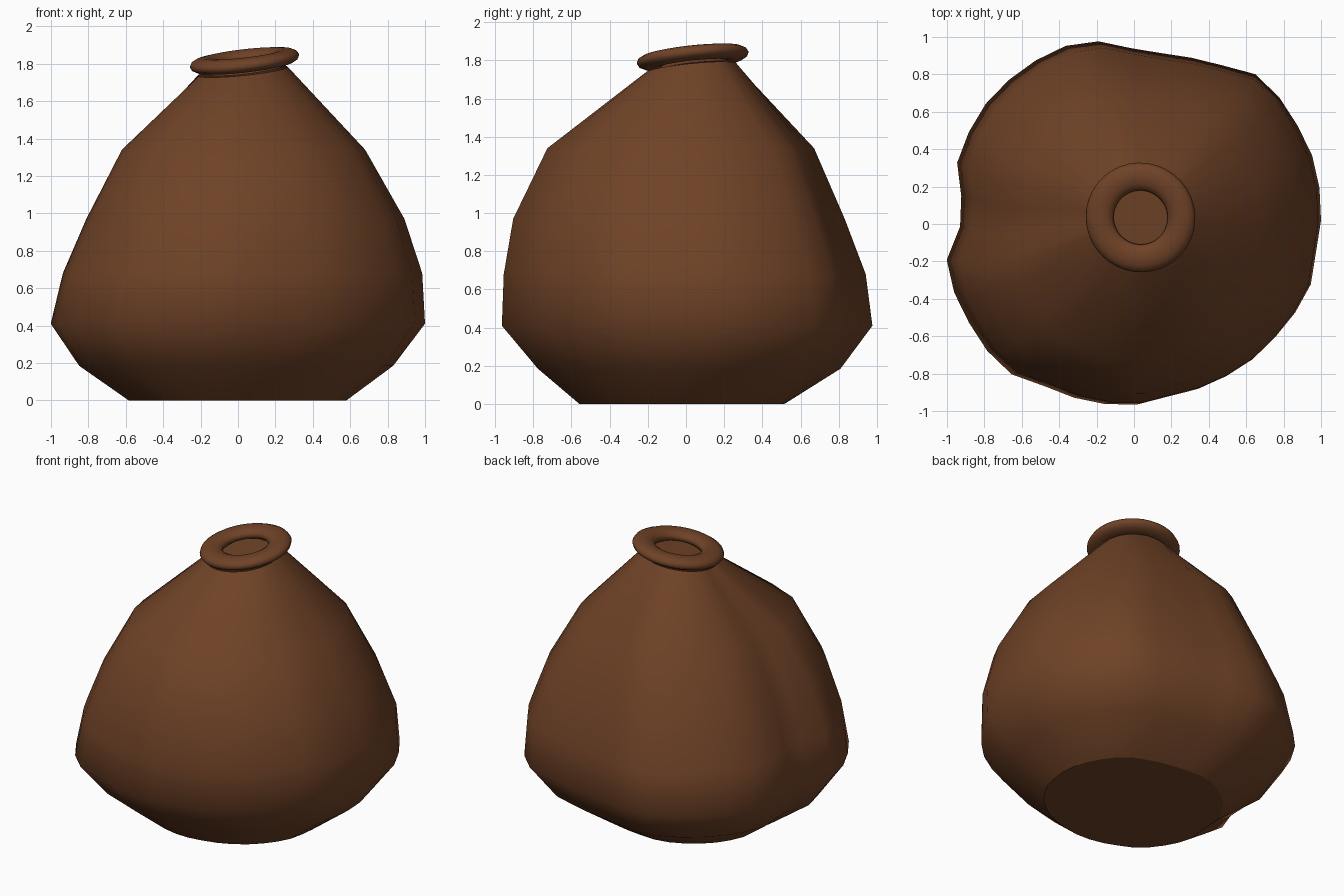
import bpy, bmesh, math
from mathutils import Matrix, Vector

if "Cube" in bpy.data.objects:
    bpy.data.objects.remove(bpy.data.objects["Cube"])

clay = bpy.data.materials.new("brown_clay")
clay.diffuse_color = (0.16, 0.055, 0.02, 1)
clay.use_nodes = True
clay.node_tree.nodes["Principled BSDF"].inputs["Base Color"].default_value = clay.diffuse_color


def skin(name, rings, cap_start=False, cap_end=False, closed=False):
    """Bridge equal rings of points with quads into one smooth object."""
    bm = bmesh.new()
    loops = [[bm.verts.new(p) for p in ring] for ring in rings]
    n = len(loops[0])
    pairs = list(zip(loops, loops[1:]))
    if closed:
        pairs.append((loops[-1], loops[0]))
    for a, b in pairs:
        for i in range(n):
            j = (i + 1) % n
            bm.faces.new((a[i], a[j], b[j], b[i]))
    if cap_start:
        bm.faces.new(loops[0][::-1])
    if cap_end:
        bm.faces.new(loops[-1])
    bmesh.ops.recalc_face_normals(bm, faces=bm.faces)
    for f in bm.faces:
        f.smooth = len(f.verts) == 4
    me = bpy.data.meshes.new(name)
    bm.to_mesh(me)
    bm.free()
    me.materials.append(clay)
    ob = bpy.data.objects.new(name, me)
    bpy.context.collection.objects.link(ob)
    return ob


# Hand-thrown dents: radius of the widest ring every 10 degrees
outline = [1.0, 1.01, 1.02, 1.02, 1.03, 1.03, .97, .94, .925, .94, .995, 1.02,
           1.02, 1.02, 1.02, 1.01, 1.0, .935, .93, 1.02, 1.03, 1.03, 1.04, 1.04,
           .995, .987, .98, .97, .945, .95, .955, .965, .97, .985, 1.0, .985]

# Body rings: z, left, right, front, back extents, dent strength
profile = [(0.0, -.59, .58, -.56, .52, .5),
           (.185, -.85, .83, -.78, .81, .9),
           (.41, -1.0, 1.0, -.97, .975, 1),
           (.68, -.935, .985, -.96, .94, 1),
           (.97, -.81, .89, -.91, .83, 1),
           (1.34, -.62, .68, -.73, .67, 1),
           (1.755, -.215, .265, -.21, .265, 0)]
rings = []
for z, x0, x1, y0, y1, dent in profile:
    ring = []
    for i, r in enumerate(outline):
        a = math.radians(1 + 10 * i)
        k = 1 + (r - 1) * dent
        x = (x0 + x1) / 2 + (x1 - x0) / 2 * k * math.cos(a)
        y = (y0 + y1) / 2 + (y1 - y0) / 2 * k * math.sin(a) / (1 - .025 * dent)
        # neck follows the tilted rim
        ring.append((x, y, z + (.1 * (x + y) if z > 1.7 else 0)))
    rings.append(ring)
skin("pot_body", rings, cap_start=True)

# Tilted rim and stopper disc share one frame
tilt = Vector((-.115, -.105, 1)).to_track_quat('Z', 'Y').to_matrix().to_4x4()
frame = Matrix.Translation((.035, .035, 1.815)) @ tilt


def circle(r, z, n=36):
    return [frame @ Vector((r * math.cos(2 * math.pi * i / n),
                            r * math.sin(2 * math.pi * i / n), z)) for i in range(n)]


section = [(.22 + .075 * math.cos(2 * math.pi * k / 12),
            .04 * math.sin(2 * math.pi * k / 12)) for k in range(12)]
skin("rim", [circle(r, z) for r, z in section], closed=True)
skin("mouth_disc", [circle(.2, -.05), circle(.145, -.015)], cap_end=True)
